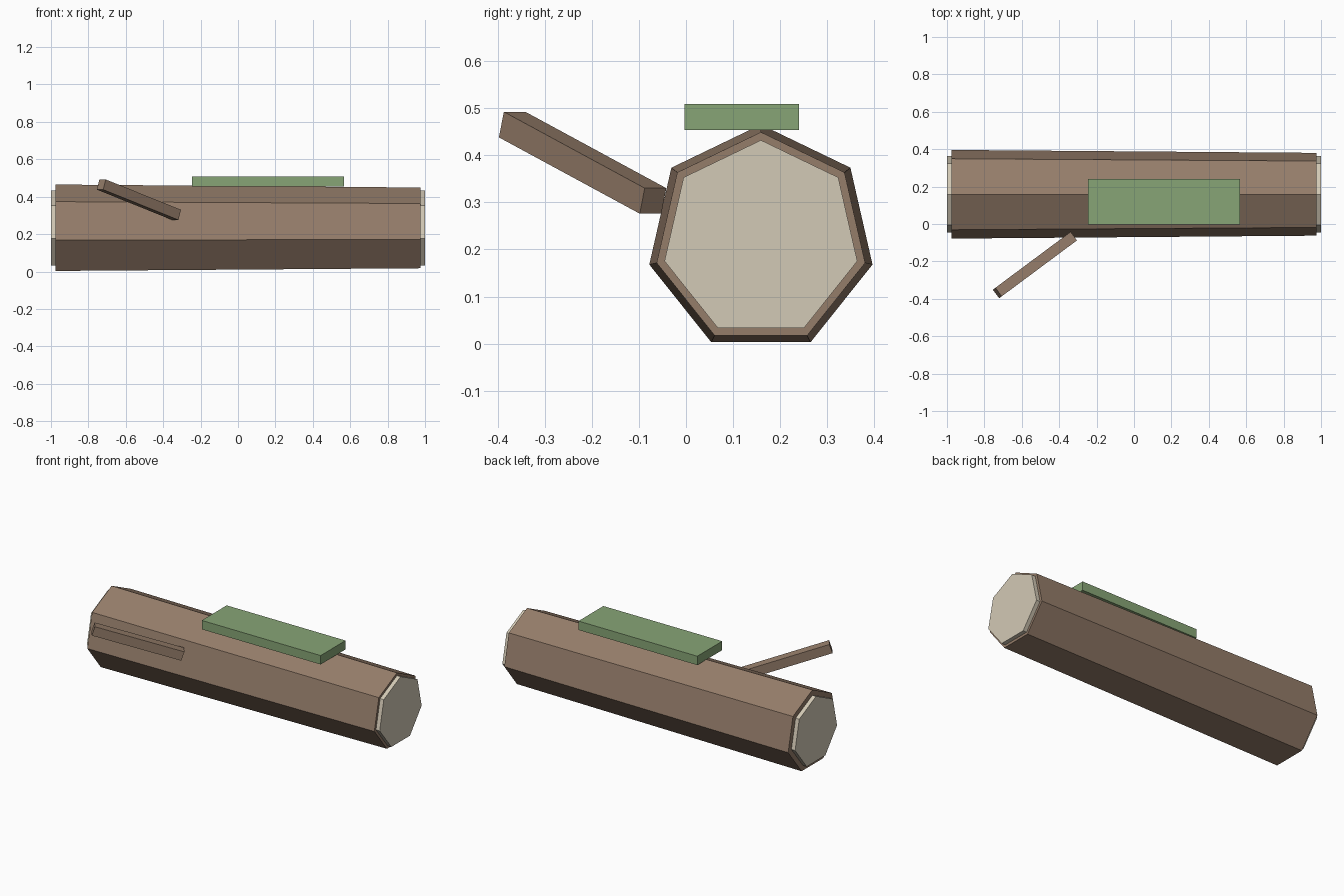
import bpy, bmesh
from math import sin, cos, pi
from mathutils import Vector, Matrix

cube = bpy.data.objects.get("Cube")
if cube:
    bpy.data.objects.remove(cube, do_unlink=True)


def material(name, rgb):
    m = bpy.data.materials.new(name)
    m.use_nodes = True
    m.diffuse_color = (*rgb, 1)
    m.node_tree.nodes["Principled BSDF"].inputs["Base Color"].default_value = (*rgb, 1)
    return m


BARK = material("bark brown", (0.30, 0.205, 0.144))
WOOD = material("cut wood cream", (0.65, 0.585, 0.465))
MOSS = material("moss green", (0.242, 0.375, 0.181))

SIDES = 7
AXIS_Y, AXIS_Z = 0.159, 0.222


def finish(name, bm, mat):
    bmesh.ops.recalc_face_normals(bm, faces=bm.faces)
    mesh = bpy.data.meshes.new(name)
    bm.to_mesh(mesh)
    bm.free()
    mesh.materials.append(mat)
    obj = bpy.data.objects.new(name, mesh)
    bpy.context.scene.collection.objects.link(obj)
    return obj


def prism(name, x0, r0, x1, r1, mat):
    """Seven-sided prism along x with one corner pointing up."""
    bm = bmesh.new()
    rings = []
    for x, r in ((x0, r0), (x1, r1)):
        angles = [2 * pi * i / SIDES for i in range(SIDES)]
        rings.append([bm.verts.new((x, AXIS_Y + r * sin(a), AXIS_Z + r * cos(a)))
                      for a in angles])
    a, b = rings
    bm.faces.new(a)
    bm.faces.new(b)
    for i in range(SIDES):
        j = (i + 1) % SIDES
        bm.faces.new((a[i], a[j], b[j], b[i]))
    return finish(name, bm, mat)


def box(name, size, matrix, mat):
    bm = bmesh.new()
    bmesh.ops.create_cube(bm, size=1, matrix=matrix @ Matrix.Diagonal((*size, 1)))
    return finish(name, bm, mat)


# Tapered trunk
prism("log_trunk", -0.975, 0.243, 0.975, 0.227, BARK)

# Pale cut ends standing slightly proud of the bark
for side, label in ((1, "left"), (-1, "right")):
    prism("cut_end_" + label, side * 0.95, 0.21, side * 1.0, 0.21, WOOD)

# Branch stub: square bar between two points
start, end = Vector((-0.329, -0.07, 0.303)), Vector((-0.731, -0.369, 0.465))
along = (end - start).normalized()
across = Vector((0, 0, 1)).cross(along).normalized()
up = along.cross(across)
frame = Matrix((along, across, up)).transposed().to_4x4()
box("branch_stub", ((end - start).length, 0.057, 0.057),
    Matrix.Translation((start + end) / 2) @ frame, BARK)

# Moss slab on top
box("moss_patch", (0.812, 0.243, 0.055), Matrix.Translation((0.161, 0.118, 0.481)), MOSS)
